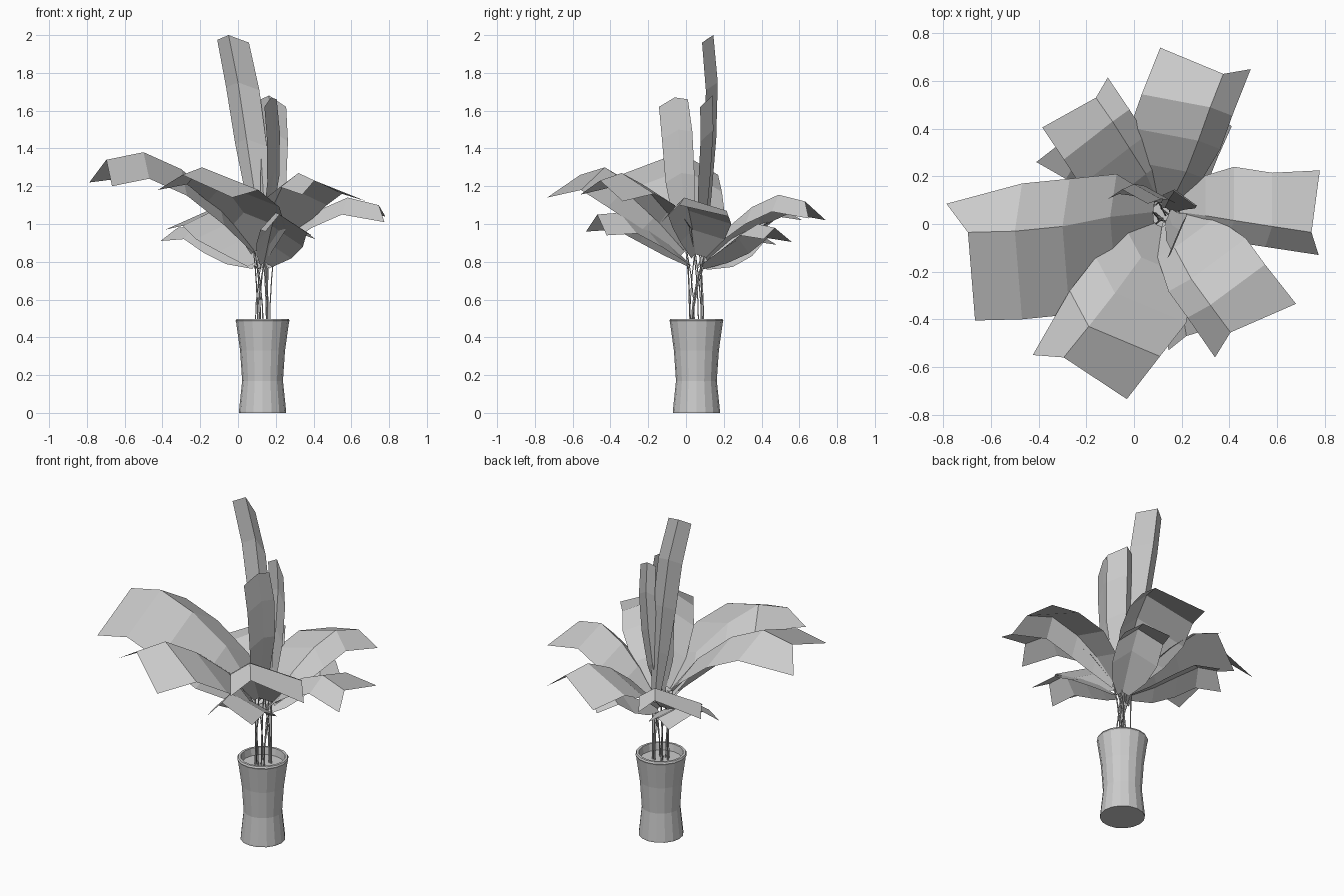
import bpy, bmesh, math, random
from mathutils import Vector

if "Cube" in bpy.data.objects:
    bpy.data.objects.remove(bpy.data.objects["Cube"])

random.seed(4)
CX, CY = 0.13, 0.055   # vase axis


def mesh_object(name, verts, faces):
    me = bpy.data.meshes.new(name)
    me.from_pydata([tuple(v) for v in verts], [], faces)
    me.update()
    ob = bpy.data.objects.new(name, me)
    bpy.context.collection.objects.link(ob)
    return ob


def lathe(name, profile, sides):
    """Revolve (radius, z) points; close both ends with flat caps."""
    verts, faces = [], []
    for r, z in profile:
        for i in range(sides):
            a = 2 * math.pi * i / sides
            verts.append((CX + r * math.cos(a), CY + r * math.sin(a), z))
    for k in range(len(profile) - 1):
        for i in range(sides):
            j = (i + 1) % sides
            faces.append((k * sides + i, k * sides + j,
                          (k + 1) * sides + j, (k + 1) * sides + i))
    faces.append(tuple(reversed(range(sides))))
    top = (len(profile) - 1) * sides
    faces.append(tuple(range(top, top + sides)))
    return mesh_object(name, verts, faces)


def stem(name, start, end):
    """Thin bent tube from the soil to the leaf base."""
    cu = bpy.data.curves.new(name, 'CURVE')
    cu.dimensions = '3D'
    cu.bevel_depth = 0.0035
    cu.bevel_resolution = 0
    sp = cu.splines.new('POLY')
    sp.points.add(3)
    for i in range(4):
        t = i / 3
        p = start.lerp(end, t)
        flat = start.lerp(end, t * t)
        sp.points[i].co = (flat.x, flat.y, p.z, 1)
    ob = bpy.data.objects.new(name, cu)
    bpy.context.collection.objects.link(ob)
    bpy.ops.object.select_all(action='DESELECT')
    ob.select_set(True)
    bpy.context.view_layer.objects.active = ob
    bpy.ops.object.convert(target='MESH')


def leaf(name, midrib, left, right, widths=(0.25, 0.75, 1.0, 1.0, 1.0),
         skew=0.06, inner_left=None):
    """Folded blade: midrib from base to tip, side offsets given at the tip.
    Inner rows sweep their edges back towards the base by skew."""
    left, right = Vector(left), Vector(right)
    back = Vector(midrib[0]) - Vector(midrib[-1])
    back.z = 0
    back = back.normalized() * skew
    left_in = Vector(inner_left) if inner_left else left + back
    right_in = right + back
    verts, faces = [], []
    last = len(midrib) - 1
    for i, (p, w) in enumerate(zip(midrib, widths)):
        m = Vector(p)
        l, r = (left, right) if i == last else (left_in, right_in)
        verts += [m + l * w, m, m + r * w]
    for i in range(last):
        a = 3 * i
        faces += [(a, a + 1, a + 4, a + 3), (a + 1, a + 2, a + 5, a + 4)]
    mesh_object(name, verts, faces)
    base = Vector(midrib[0])
    root = Vector((CX + random.uniform(-.045, .045),
                   CY + random.uniform(-.045, .045), 0.44))
    stem(name + "_stem", root, base)


# Vase with rim, and soil inside
lathe("vase", [(.125, 0), (.125, .008), (.108, .17), (.119, .33), (.140, .48),
               (.143, .488), (.138, .498), (.124, .498), (.118, .455)], 16)

# Upper ring of large arching leaves
leaf("leaf_left",
     [(.08, .05, .88), (-.1, .03, 1.12), (-.3, -.01, 1.29), (-.5, -.03, 1.38), (-.697, -.035, 1.34)],
     (-.09, .12, -.12), (.03, -.37, -.14), (.3, .9, 1, 1, 1), 0, (.03, .2, -.12))
leaf("leaf_front_left",
     [(.09, 0, .86), (.03, -.14, 1.06), (-.08, -.29, 1.21), (-.19, -.43, 1.30), (-.295, -.56, 1.26)],
     (-.13, .01, -.08), (.265, -.175, -.12), inner_left=(-.08, .15, -.09))
leaf("leaf_front_right",
     [(.14, 0, .88), (.17, -.1, 1.06), (.24, -.23, 1.21), (.32, -.34, 1.27), (.405, -.455, 1.23)],
     (.275, .12, -.11), (-.065, -.105, -.075), inner_left=(.23, .17, -.11))
leaf("leaf_right",
     [(.19, .05, .84), (.3, .035, .97), (.42, .015, 1.07), (.58, -.01, 1.14), (.745, -.035, 1.10)],
     (.035, .26, -.06), (.03, -.095, -.09), inner_left=(.0, .225, -.07))
leaf("leaf_back",
     [(.16, .1, .83), (.22, .22, .98), (.27, .35, 1.09), (.32, .49, 1.155), (.375, .63, 1.12)],
     (-.265, .11, -.1), (.115, .02, -.09))
leaf("leaf_back_left",
     [(.1, .1, .8), (.05, .21, .93), (-.02, .32, 1.02), (-.09, .43, 1.09), (-.16, .53, 1.07)],
     (-.225, -.125, -.1), (.05, .085, -.05), skew=.04)

# Lower ring of smaller leaves
leaf("low_leaf_front",
     [(.14, .01, .8), (.16, -.1, .9), (.18, -.22, .99), (.2, -.35, 1.06), (.22, -.47, 1.05)],
     (-.075, -.06, -.09), (.17, .05, -.11), skew=.04)
leaf("low_leaf_left",
     [(.09, .08, .78), (-.02, .15, .84), (-.13, .22, .92), (-.23, .28, .99), (-.32, .33, .98)],
     (-.09, -.07, -.07), (.1, .15, -.09), skew=.04)
leaf("low_leaf_back",
     [(.15, .08, .78), (.2, .18, .85), (.25, .28, .92), (.29, .38, 1.0), (.33, .47, .98)],
     (-.12, .09, -.075), (.08, -.06, -.06), skew=.04)

# Upright young leaves in the centre
upright = (0.35, 0.75, 1.0, 1.05, 1.0)
leaf("tall_leaf",
     [(.14, .1, .84), (.09, .135, 1.15), (.045, .16, 1.45), (0, .168, 1.75), (-.05, .145, 2.0)],
     (-.06, -.04, -.025), (.108, -.06, -.04), upright, 0)
leaf("upright_leaf_front",
     [(.145, .04, .87), (.16, -.005, 1.05), (.19, -.025, 1.27), (.19, -.04, 1.5), (.175, -.06, 1.67)],
     (-.035, -.083, -.05), (.03, .07, -.01), upright, 0)
leaf("upright_leaf_back",
     [(.13, .07, .87), (.15, .11, 1.05), (.165, .13, 1.27), (.17, .145, 1.5), (.165, .14, 1.68)],
     (-.045, -.02, -.02), (.09, -.065, -.06), upright, 0)
